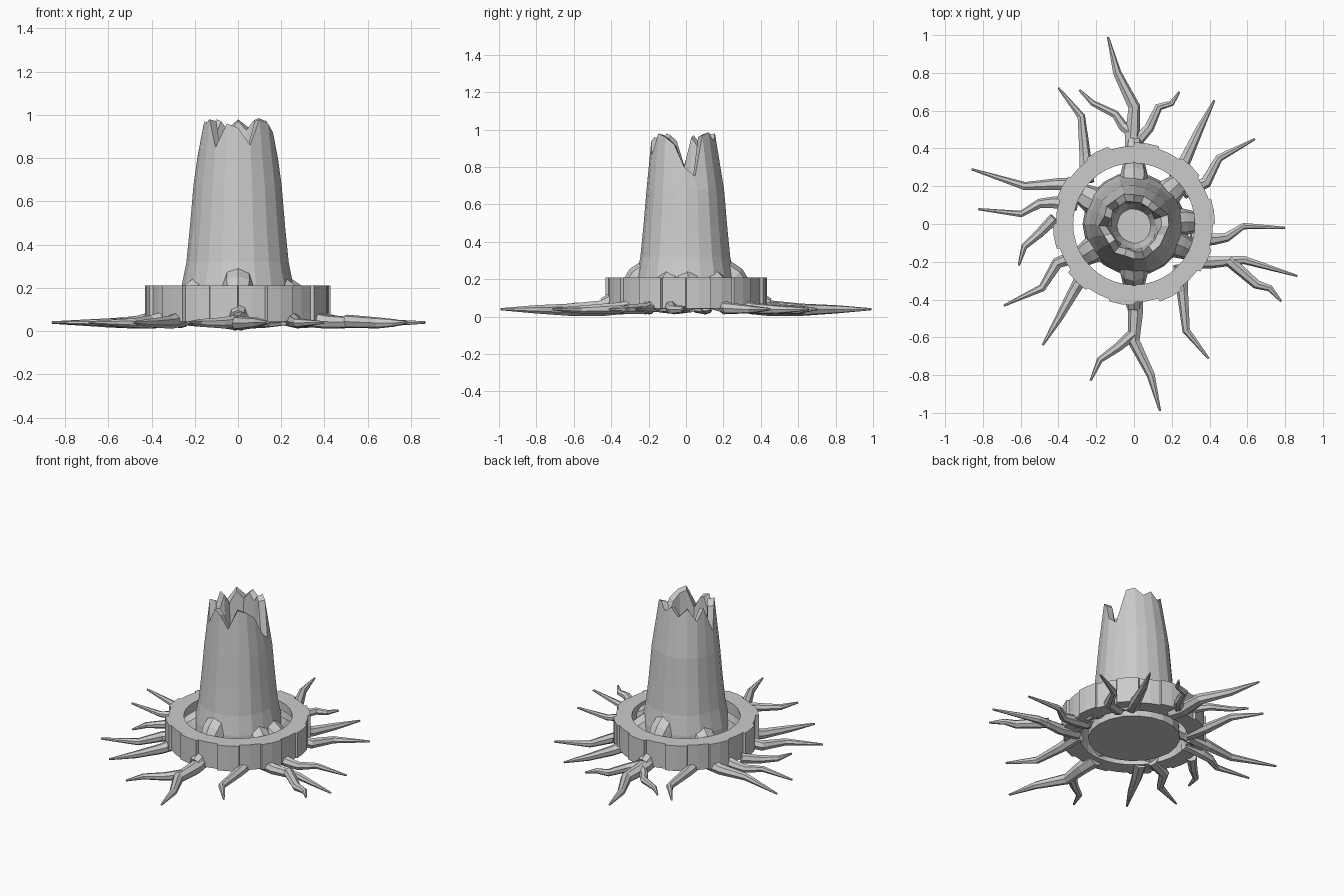
import bpy, bmesh, math, random
from mathutils import Vector

if "Cube" in bpy.data.objects:
    bpy.data.objects.remove(bpy.data.objects["Cube"])
random.seed(4)

grey = bpy.data.materials.new("weathered grey")
grey.diffuse_color = (0.6, 0.6, 0.6, 1)
grey.use_nodes = True
grey.node_tree.nodes["Principled BSDF"].inputs["Base Color"].default_value = grey.diffuse_color

def finish(name, bm):
    bmesh.ops.recalc_face_normals(bm, faces=bm.faces)
    me = bpy.data.meshes.new(name)
    bm.to_mesh(me)
    bm.free()
    me.materials.append(grey)
    ob = bpy.data.objects.new(name, me)
    bpy.context.collection.objects.link(ob)
    return ob

def loft(bm, rings, closed=False):
    """Skin a list of point rings; cap both ends unless closed."""
    vs = [[bm.verts.new(p) for p in r] for r in rings]
    n = len(vs[0])
    pairs = list(zip(vs, vs[1:])) + ([(vs[-1], vs[0])] if closed else [])
    for a, b in pairs:
        for i in range(n):
            j = (i + 1) % n
            bm.faces.new((a[i], a[j], b[j], b[i]))
    if not closed:
        bm.faces.new(vs[0])
        bm.faces.new(vs[-1])

def tube(bm, path, sides=7):
    """Tapered root along (x, y, z, radius) points."""
    pts = [Vector(p[:3]) for p in path]
    rings = []
    for i, p in enumerate(pts):
        d = (pts[min(i + 1, len(pts) - 1)] - pts[max(i - 1, 0)]).normalized()
        side = d.cross(Vector((0, 0, 1))).normalized()
        up = side.cross(d)
        r = path[i][3]
        rings.append([p + r * (math.cos(t) * side + math.sin(t) * up)
                      for t in (2 * math.pi * k / sides for k in range(sides))])
    loft(bm, rings)

# hollow trunk with a splintered rim
RIM = [.80, .75, .97, .985, .94, .98, .93, .98, .90, .97,
       .81, .95, .98, .85, .96, .94, .86, .98, .96, .92]
N = len(RIM)
flute = [random.uniform(-.007, .007) for _ in range(N)]

def trunk_ring(r, z, jit=1.0, dy=0.0):
    out = []
    for i in range(N):
        t = 2 * math.pi * i / N
        zz = z[i] if isinstance(z, list) else z
        rr = (r(zz) if callable(r) else r) + flute[i] * jit
        out.append((rr * math.cos(t), rr * math.sin(t) + dy, zz))
    return out

bm = bmesh.new()
rim_radius = lambda z: .166 + (0.98 - z) * .12
loft(bm, [trunk_ring(.272, .04, .5), trunk_ring(.262, .2), trunk_ring(.238, .32),
          trunk_ring(.222, .48), trunk_ring(.205, .68),
          trunk_ring(rim_radius, RIM, .8, -.01),
          trunk_ring(lambda z: rim_radius(z) - .04, [z - .01 for z in RIM], .8, -.01),
          trunk_ring(.118, .7, .6, -.01), trunk_ring(.09, .62, .4, -.01)])
finish("trunk", bm)

# stone ring: blocks standing alternately proud and back
outer, inner = [], []
BLOCKS = 20
for b in range(BLOCKS):
    r = (.43, .416)[b % 2] + random.uniform(-.003, .003)
    for f in (.02, .5, .98):
        t = 2 * math.pi * (b + f) / BLOCKS
        outer.append((r * math.cos(t), r * math.sin(t)))
        inner.append((.322 * math.cos(t), .322 * math.sin(t)))
bm = bmesh.new()
lift = lambda ring, z: [(x, y, z) for x, y in ring]
loft(bm, [lift(outer, .045), lift(outer, .21), lift(inner, .21), lift(inner, .045)], closed=True)
finish("stone_ring", bm)

# thick root flares running from trunk down under the ring
bm = bmesh.new()
for deg in (90, 270, 150, 335, 2, 42, 212):
    big = deg % 180 == 90
    reach, h = (.44, .26) if big else (.38, .21)
    c, s = math.cos(math.radians(deg)), math.sin(math.radians(deg))
    tube(bm, [(.17 * c, .17 * s, h, .07), (.25 * c, .25 * s, h - .06, .075),
              (.33 * c, .33 * s, .11, .055), (reach * c, reach * s, .06, .04)], 8)
finish("root_flares", bm)

def root(bm, pts, r0, turn=0.0, size=1.0):
    """Root along flat points, optionally turned about the trunk."""
    a, n = math.radians(turn), len(pts) - 1
    path = []
    for i, (x, y) in enumerate(pts):
        f = i / n
        x, y = (size * (x * math.cos(a) - y * math.sin(a)),
                size * (x * math.sin(a) + y * math.cos(a)))
        r = r0 * (1 - f) ** .7 + .006
        z = .045 + max(0, .5 - math.hypot(x, y)) * .12 - .008 * math.sin(f * math.pi)
        path.append((x, y, .04 if i == n else max(z, r + .001), r))
    tube(bm, path)

# main roots: each is repeated on the opposite side, slightly turned and scaled
bm = bmesh.new()
for r0, turn, size, pts in (
        (.045, 180, 1.0, [(0, .36), (-.01, .46), (0, .62), (-.09, .8), (-.138, .99)]),
        (.034, 180, .99, [(-.25, .22), (-.26, .36), (-.28, .57), (-.40, .72)]),
        (.036, 181, 1.0, [(-.27, .2), (-.4, .21), (-.58, .2), (-.86, .29)]),
        (.032, 176, 1.035, [(.3, -.08), (.42, -.08), (.49, -.07), (.58, -.01), (.8, -.02)]),
        (.034, 177, 1.04, [(.26, .17), (.38, .22), (.45, .35), (.64, .45)]),
        (.034, 176, 1.03, [(.22, .24), (.28, .36), (.35, .51), (.425, .655)])):
    root(bm, pts, r0)
    root(bm, pts, r0, turn, size)
finish("main_roots", bm)

# thinner forked side roots
bm = bmesh.new()
for pts in ([(0, .47), (-.06, .52), (-.10, .58), (-.22, .64), (-.29, .71)],
            [(0, .42), (.08, .51), (.13, .62), (.2, .64), (.24, .7)],
            [(-.42, .03), (-.5, -.05), (-.58, -.12), (-.61, -.22)],
            [(0, -.58), (-.08, -.65), (-.18, -.72), (-.23, -.83)],
            [(.5, -.19), (.65, -.32), (.72, -.34), (.78, -.41)]):
    root(bm, pts, .026)
finish("side_roots", bm)
